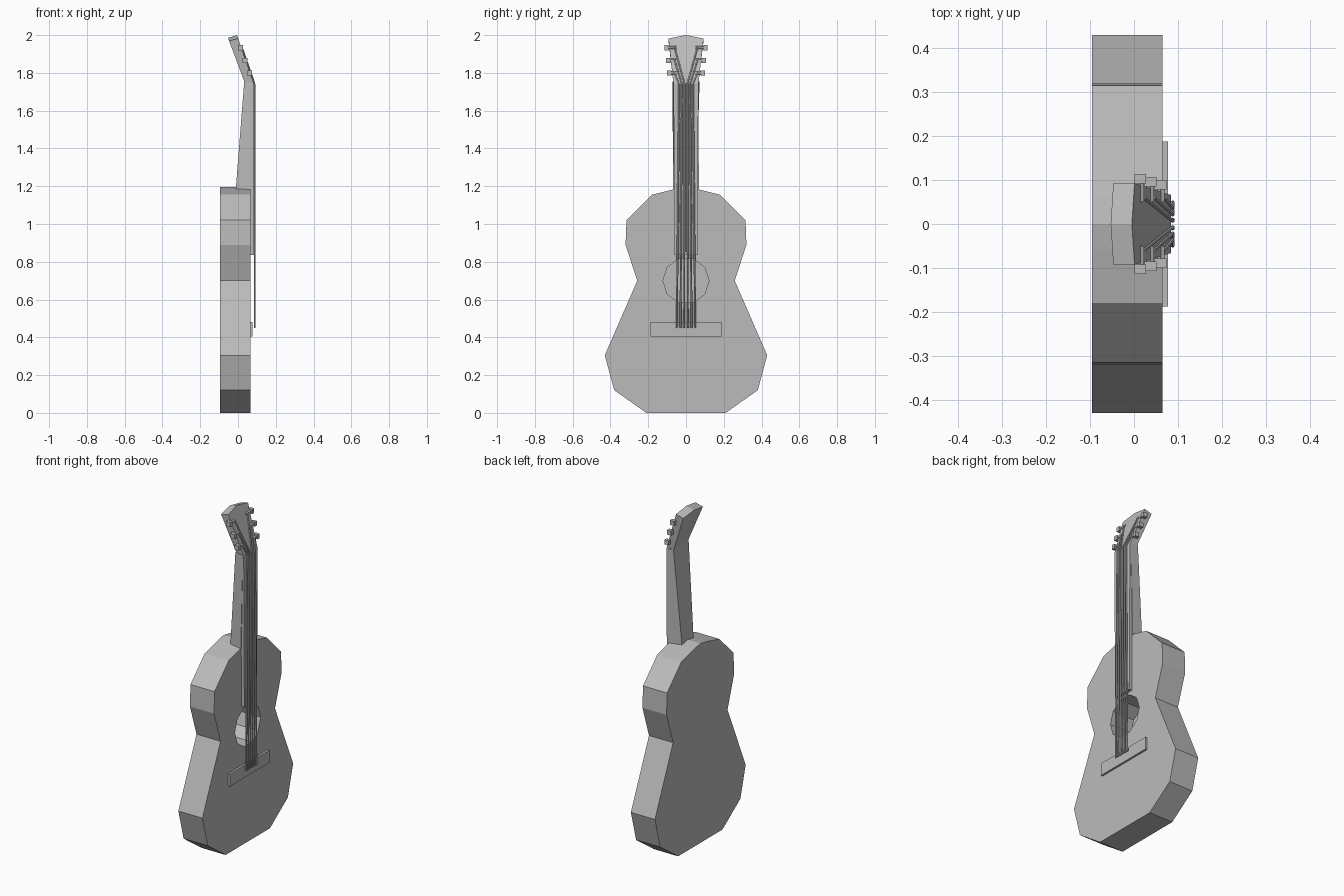
import bpy
import bmesh
from mathutils import Vector
from math import cos, sin, pi

cube = bpy.data.objects.get("Cube")
if cube:
    bpy.data.objects.remove(cube)

grey = bpy.data.materials.new("plain grey")
grey.use_nodes = True
colour = (0.5, 0.5, 0.5, 1)
grey.diffuse_color = colour
grey.node_tree.nodes["Principled BSDF"].inputs["Base Color"].default_value = colour


def loft(name, rings):
    """Closed solid through matching rings of points."""
    bm = bmesh.new()
    loops = [[bm.verts.new(p) for p in ring] for ring in rings]
    n = len(loops[0])
    for a, b in zip(loops, loops[1:]):
        for i in range(n):
            j = (i + 1) % n
            bm.faces.new((a[i], a[j], b[j], b[i]))
    bm.faces.new(loops[0])
    bm.faces.new(loops[-1])
    bmesh.ops.recalc_face_normals(bm, faces=bm.faces[:])
    mesh = bpy.data.meshes.new(name)
    bm.to_mesh(mesh)
    bm.free()
    mesh.materials.append(grey)
    obj = bpy.data.objects.new(name, mesh)
    bpy.context.collection.objects.link(obj)
    return obj


def slab(name, outline, back, front):
    """Outline in y and z, given depth along x."""
    return loft(name, [[(x, y, z) for y, z in outline] for x in (back, front)])


def rod(name, start, end, radius, sides=6):
    start, end = Vector(start), Vector(end)
    turn = (end - start).to_track_quat('Z', 'Y')
    ring = [turn @ Vector((radius * cos(2 * pi * i / sides + pi / sides),
                           radius * sin(2 * pi * i / sides + pi / sides), 0))
            for i in range(sides)]
    return loft(name, [[p + v for v in ring] for p in (start, end)])


def section(back, front, half_back, half_front, z_back, z_front):
    return [(back, -half_back, z_back), (back, half_back, z_back),
            (front, half_front, z_front), (front, -half_front, z_front)]


# Body with its waisted outline
half = [(0.21, 0), (0.38, 0.12), (0.43, 0.305), (0.258, 0.70),
        (0.32, 0.89), (0.315, 1.02), (0.18, 1.155), (0.06, 1.185)]
outline = half + [(0, 1.197)] + [(-y, z) for y, z in reversed(half)]
body = slab("body", outline, -0.095, 0.065)

# Sound hole cut deep into the body
hole = [(0.122 * cos(2 * pi * i / 10), 0.70 + 0.122 * sin(2 * pi * i / 10))
        for i in range(10)]
cutter = slab("sound_hole_cutter", hole, -0.08, 0.2)
cut = body.modifiers.new("sound hole", 'BOOLEAN')
cut.object = cutter
cut.solver = 'EXACT'
bpy.context.view_layer.objects.active = body
bpy.ops.object.modifier_apply(modifier=cut.name)
bpy.data.objects.remove(cutter)

# Neck, fretboard and bridge
loft("neck", [section(-0.012, 0.066, 0.055, 0.068, 1.18, 1.18),
              section(0.033, 0.078, 0.072, 0.066, 1.755, 1.745)])
slab("fretboard", [(-0.06, 0.835), (0.06, 0.835), (0.066, 1.745), (-0.066, 1.745)],
     0.064, 0.084)
slab("bridge", [(-0.188, 0.405), (0.188, 0.405), (0.188, 0.48), (-0.188, 0.48)],
     0.06, 0.077)

# Headstock leaning back, with a shallow peak
face = [(-0.066, 0), (0.066, 0), (0.093, 0.93), (0, 1), (-0.093, 0.93)]


def headstock_point(y, t, front):
    base, tip = ((0.084, 1.742), (-0.005, 2.0)) if front else ((0.033, 1.755), (-0.053, 1.985))
    return (base[0] + (tip[0] - base[0]) * t, y, base[1] + (tip[1] - base[1]) * t)


loft("headstock", [[headstock_point(y, t, f) for y, t in face] for f in (False, True)])

# Six strings, each bent over the nut to its own tuning peg
peg_heights = (0.22, 0.48, 0.74)
for side, label in ((-1, "right"), (1, "left")):
    for i, t in enumerate(peg_heights):
        n = i + 1
        spread = 2.5 - i
        nut = (0.088, side * spread * 0.0145, 1.742)
        rod(f"{label}_string_{n}", (0.088, side * spread * 0.0195, 0.45), nut, 0.005)
        x, _, z = headstock_point(0, t, True)
        rod(f"{label}_string_end_{n}", nut, (x + 0.004, side * 0.06, z), 0.004)
        # Tuning peg: shaft with a flat knob
        edge = 0.064 + 0.027 * t
        rod(f"{label}_peg_shaft_{n}", (x - 0.004, side * 0.05, z),
            (x - 0.004, side * (edge + 0.018), z), 0.01)
        rod(f"{label}_peg_knob_{n}", (x - 0.004, side * (edge + 0.008), z),
            (x - 0.004, side * (edge + 0.03), z), 0.019, 4)
